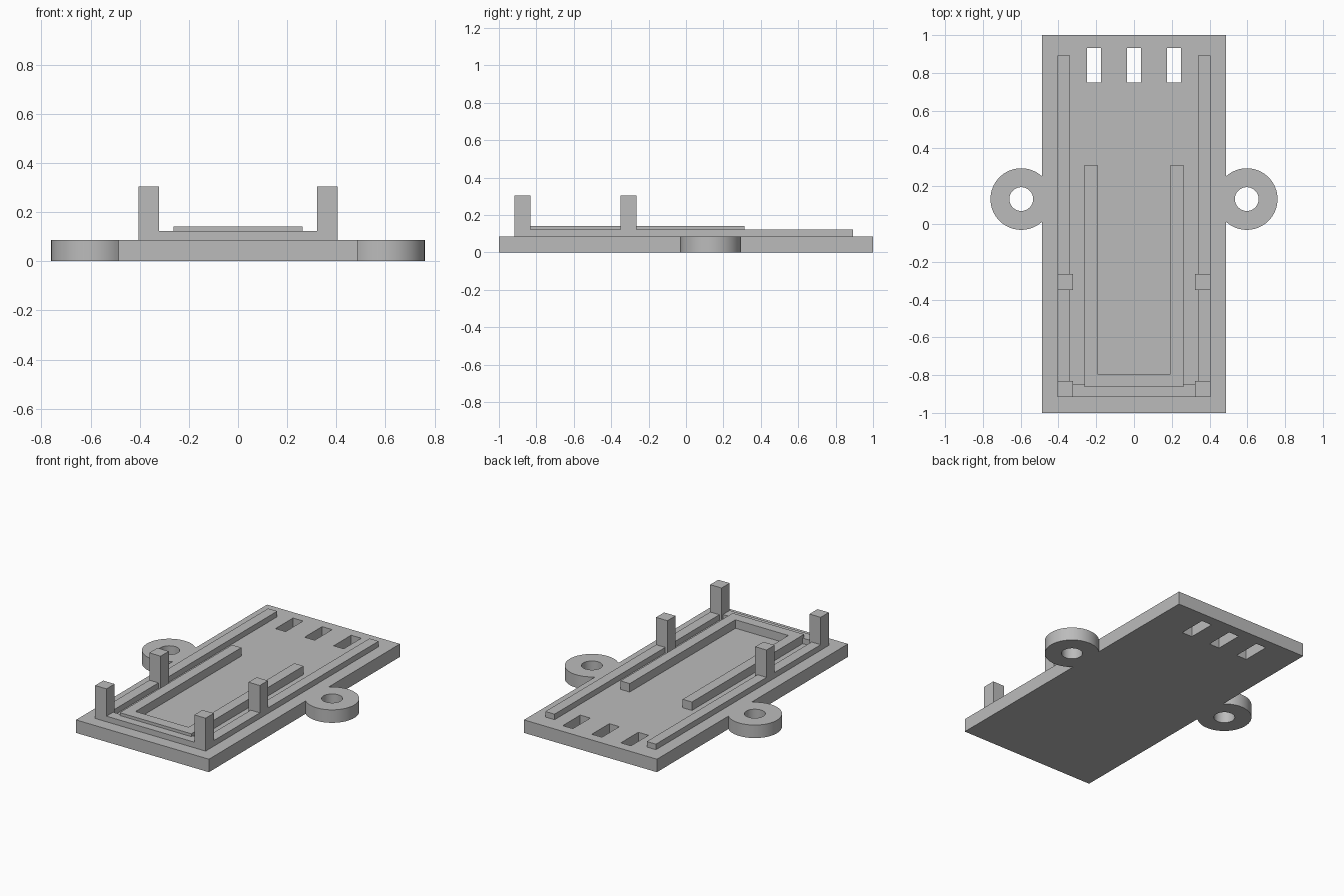
import bpy
import bmesh
from math import acos, cos, sin, pi

if "Cube" in bpy.data.objects:
    bpy.data.objects.remove(bpy.data.objects["Cube"], do_unlink=True)

GREY = (0.5, 0.5, 0.5, 1)
grey = bpy.data.materials.new("plain grey")
grey.use_nodes = True
grey.diffuse_color = GREY
grey.node_tree.nodes["Principled BSDF"].inputs["Base Color"].default_value = GREY

PLATE_TOP = 0.086
HALF_W = 0.487
EAR_X, EAR_Y, EAR_R, HOLE_R = 0.597, 0.132, 0.163, 0.063


def rect(x0, x1, y0, y1):
    return [(x0, y0), (x1, y0), (x1, y1), (x0, y1)]


def arc(cx, cy, r, start, end, steps):
    return [(cx + r * cos(start + (end - start) * i / steps),
             cy + r * sin(start + (end - start) * i / steps)) for i in range(steps + 1)]


def slab(name, loops, z0, z1):
    """Extrude closed 2D loops into a solid; inner loops become holes."""
    curve = bpy.data.curves.new(name, "CURVE")
    curve.dimensions = "2D"
    curve.fill_mode = "BOTH"
    curve.extrude = (z1 - z0) / 2
    for loop in loops:
        spline = curve.splines.new("POLY")
        spline.points.add(len(loop) - 1)
        for point, (x, y) in zip(spline.points, loop):
            point.co = (x, y, 0, 1)
        spline.use_cyclic_u = True
    temp = bpy.data.objects.new(name + " outline", curve)
    bpy.context.collection.objects.link(temp)
    bpy.context.view_layer.update()
    mesh = bpy.data.meshes.new_from_object(temp.evaluated_get(bpy.context.evaluated_depsgraph_get()))
    bpy.data.objects.remove(temp, do_unlink=True)

    bm = bmesh.new()
    bm.from_mesh(mesh)
    bmesh.ops.remove_doubles(bm, verts=bm.verts, dist=0.0001)
    bmesh.ops.translate(bm, verts=bm.verts, vec=(0, 0, (z0 + z1) / 2))
    bmesh.ops.recalc_face_normals(bm, faces=bm.faces)
    bm.to_mesh(mesh)
    bm.free()
    mesh.materials.clear()
    mesh.materials.append(grey)
    mesh.name = name
    obj = bpy.data.objects.new(name, mesh)
    bpy.context.collection.objects.link(obj)
    bpy.ops.object.select_all(action="DESELECT")
    obj.select_set(True)
    bpy.context.view_layer.objects.active = obj
    bpy.ops.object.shade_smooth_by_angle(angle=pi / 6)
    return obj


def u_rail(name, outer, inner, front, front_inner, back, top):
    """Rail along both sides, joined across the front."""
    loop = [(-outer, front), (outer, front), (outer, back), (inner, back),
            (inner, front_inner), (-inner, front_inner), (-inner, back), (-outer, back)]
    slab(name, [loop], PLATE_TOP - 0.02, top)


# Base plate with a round mounting ear on each side
join = acos((HALF_W - EAR_X) / EAR_R)
left_ear = arc(EAR_X, EAR_Y, EAR_R, -join, join, 48)
right_ear = [(-x, y) for x, y in reversed(left_ear)]
outline = ([(-HALF_W, -1), (HALF_W, -1)] + left_ear
           + [(HALF_W, 1), (-HALF_W, 1)] + right_ear)

# Screw holes in the ears and three slots near the back
holes = [arc(s * EAR_X, EAR_Y, HOLE_R, 0, 2 * pi, 40)[:-1] for s in (-1, 1)]
slots = [rect(x - 0.037, x + 0.037, 0.75, 0.933) for x in (-0.213, 0, 0.213)]
slab("base_plate", [outline] + holes + slots, 0, PLATE_TOP)

# Raised rails
u_rail("outer_rail", 0.405, 0.338, -0.917, -0.847, 0.893, 0.123)
u_rail("inner_rail", 0.262, 0.194, -0.863, -0.795, 0.312, 0.142)

# Four corner posts
for side, s in (("left", 1), ("right", -1)):
    for place, y in (("front", -0.917), ("middle", -0.35)):
        x0, x1 = sorted((s * 0.322, s * 0.405))
        slab(f"{side}_{place}_post", [rect(x0, x1, y, y + 0.085)], PLATE_TOP - 0.02, 0.304)
